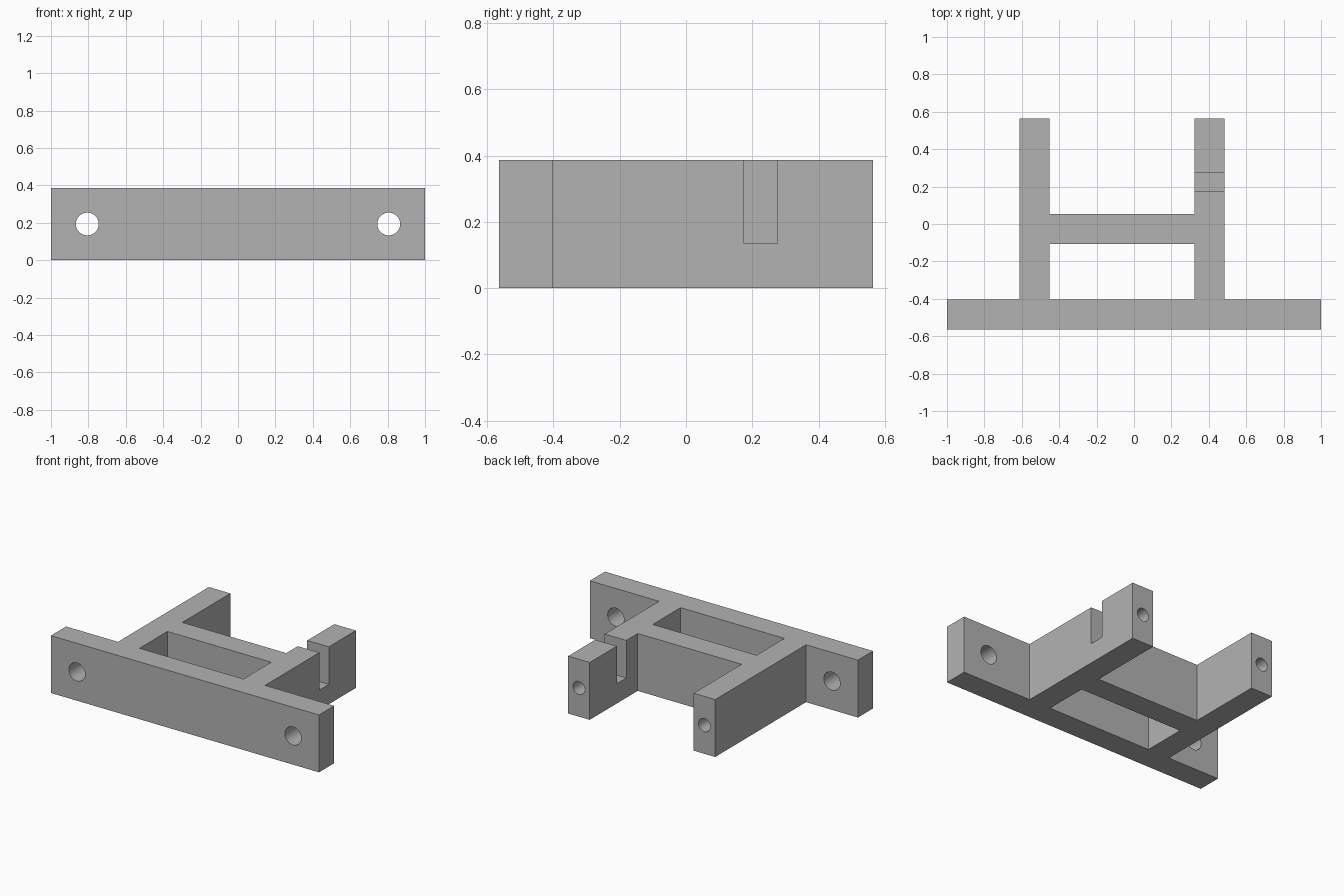
import bpy
import bmesh
import math
from mathutils import Matrix, Vector

default = bpy.data.objects.get("Cube")
if default:
    bpy.data.objects.remove(default, do_unlink=True)

HEIGHT = 0.387
WALL = 0.161
BACK = 0.5645
FRONT = -BACK
PLATE_BACK = FRONT + WALL
BAR_FRONT, BAR_BACK = -0.107, 0.053
ARM_R, ARM_L = -0.613, 0.323      # lower x edge of each arm
MID = HEIGHT / 2

grey = bpy.data.materials.new("plain_grey")
grey.use_nodes = True
colour = (0.45, 0.45, 0.45, 1)
grey.diffuse_color = colour
grey.node_tree.nodes["Principled BSDF"].inputs["Base Color"].default_value = colour


def make_object(name, bm):
    bmesh.ops.recalc_face_normals(bm, faces=bm.faces)
    mesh = bpy.data.meshes.new(name)
    bm.to_mesh(mesh)
    bm.free()
    mesh.materials.append(grey)
    obj = bpy.data.objects.new(name, mesh)
    bpy.context.collection.objects.link(obj)
    return obj


def box(name, low, high):
    low, high = Vector(low), Vector(high)
    bm = bmesh.new()
    bmesh.ops.create_cube(bm, size=1)
    bmesh.ops.scale(bm, vec=high - low, verts=bm.verts)
    bmesh.ops.translate(bm, vec=(low + high) / 2, verts=bm.verts)
    return make_object(name, bm)


def drill(name, x, radius, y0, y1):
    bm = bmesh.new()
    place = Matrix.Translation((x, (y0 + y1) / 2, MID)) @ Matrix.Rotation(math.pi / 2, 4, "X")
    bmesh.ops.create_cone(bm, cap_ends=True, segments=48, radius1=radius,
                          radius2=radius, depth=y1 - y0, matrix=place)
    return make_object(name, bm)


# Bracket body: plan outline of plate, two arms and crossbar, extruded upward
outline = [
    (-1, FRONT), (1, FRONT), (1, PLATE_BACK),
    (ARM_L + WALL, PLATE_BACK), (ARM_L + WALL, BACK), (ARM_L, BACK),
    (ARM_L, BAR_BACK), (ARM_R + WALL, BAR_BACK),
    (ARM_R + WALL, BACK), (ARM_R, BACK), (ARM_R, PLATE_BACK), (-1, PLATE_BACK),
]
bm = bmesh.new()
base = bm.faces.new([bm.verts.new((x, y, 0)) for x, y in outline])
top = bmesh.ops.extrude_face_region(bm, geom=[base], use_keep_orig=True)
bmesh.ops.translate(bm, vec=(0, 0, HEIGHT),
                    verts=[v for v in top["geom"] if isinstance(v, bmesh.types.BMVert)])
bracket = make_object("bracket_body", bm)

# Cutters: window between plate and crossbar, slot in the left arm
cutters = [
    box("window_cutter", (ARM_R + WALL, PLATE_BACK, -0.1), (ARM_L, BAR_FRONT, HEIGHT + 0.1)),
    box("slot_cutter", (ARM_L - 0.1, 0.175, 0.134), (ARM_L + WALL + 0.1, 0.276, HEIGHT + 0.1)),
]
# Through holes in the plate, blind holes in the arm ends
for side, x, arm in (("right", -0.806, ARM_R), ("left", 0.806, ARM_L)):
    cutters.append(drill(side + "_plate_hole_cutter", x, 0.061, FRONT - 0.1, PLATE_BACK + 0.1))
    cutters.append(drill(side + "_arm_hole_cutter", arm + WALL / 2, 0.044, BACK - 0.24, BACK + 0.1))

bpy.ops.object.select_all(action="DESELECT")
bpy.context.view_layer.objects.active = bracket
bracket.select_set(True)
for cutter in cutters:
    cutter.hide_render = True
    mod = bracket.modifiers.new(cutter.name, "BOOLEAN")
    mod.operation = "DIFFERENCE"
    mod.solver = "EXACT"
    mod.object = cutter
    bpy.ops.object.modifier_apply(modifier=mod.name)
    bpy.data.objects.remove(cutter, do_unlink=True)

# Smooth hole walls, sharp edges elsewhere
bpy.ops.object.shade_smooth_by_angle(angle=math.radians(30))
